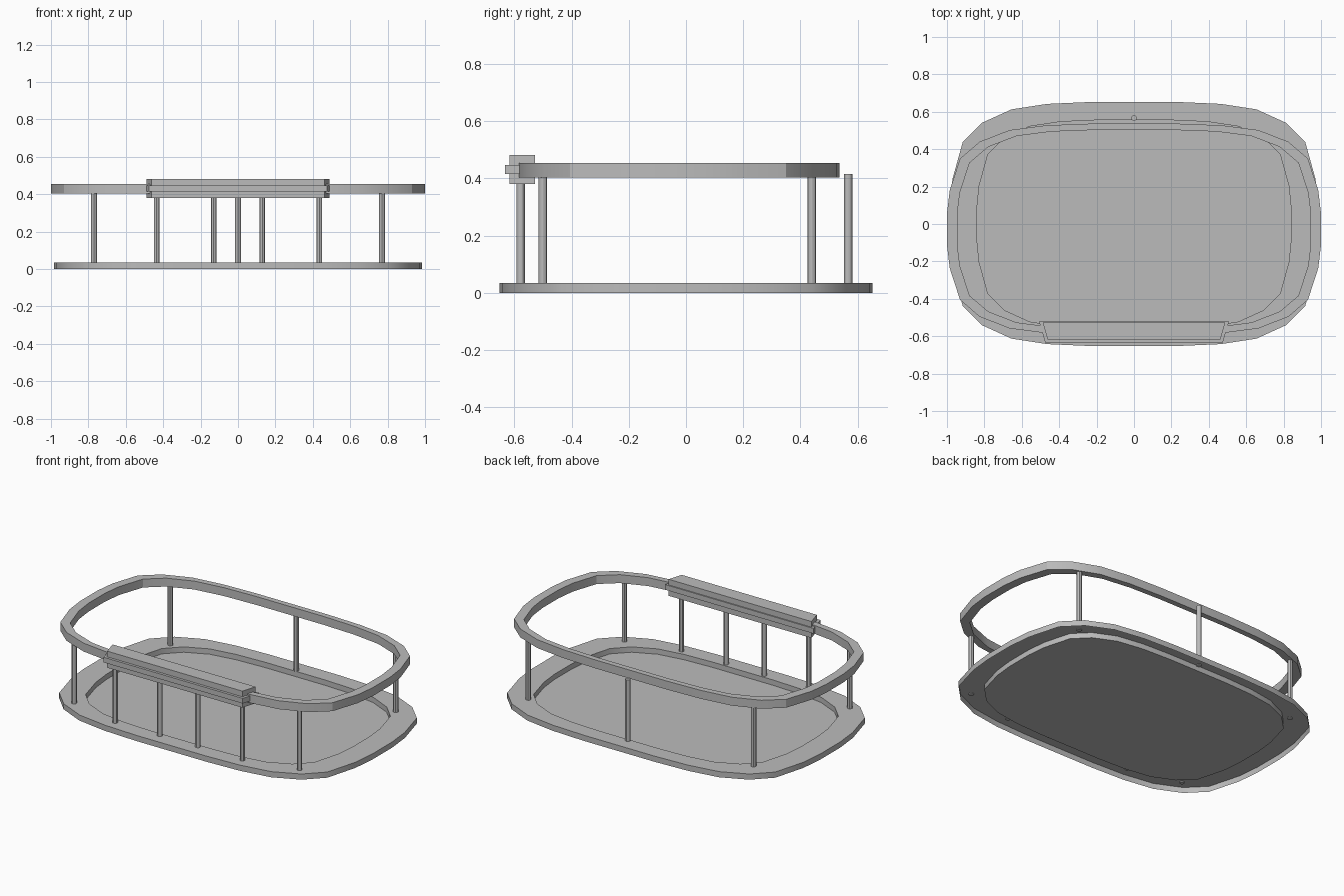
import bpy
import bmesh
import math

if "Cube" in bpy.data.objects:
    bpy.data.objects.remove(bpy.data.objects["Cube"], do_unlink=True)

# Single plain grey finish
GREY = (0.5, 0.5, 0.5, 1.0)
grey = bpy.data.materials.new("plain_grey")
grey.use_nodes = True
grey.diffuse_color = GREY
grey.node_tree.nodes["Principled BSDF"].inputs["Base Color"].default_value = GREY

# One quarter of the rounded outline, as fractions of the half sizes
QUARTER = [(1, 0.15), (0.985, 0.37), (0.93, 0.67), (0.825, 0.83),
           (0.665, 0.94), (0.47, 0.985), (0.245, 1)]


def outline(half_x, half_y, centre_y=0.0):
    """Full counter-clockwise outline mirrored from the quarter."""
    back = QUARTER + [(-x, y) for x, y in reversed(QUARTER)]
    full = back + [(-x, -y) for x, y in back]
    return [(x * half_x, y * half_y + centre_y) for x, y in full]


def finish(name, bm):
    bmesh.ops.recalc_face_normals(bm, faces=bm.faces)
    mesh = bpy.data.meshes.new(name)
    bm.to_mesh(mesh)
    bm.free()
    mesh.materials.append(grey)
    obj = bpy.data.objects.new(name, mesh)
    bpy.context.collection.objects.link(obj)
    bpy.ops.object.select_all(action="DESELECT")
    obj.select_set(True)
    bpy.context.view_layer.objects.active = obj
    bpy.ops.object.shade_smooth_by_angle(angle=math.radians(30))
    return obj


def loft(name, rings, closed=False, cap_start=False, cap_end=False):
    """Bridge a list of (points, height) rings with quads."""
    bm = bmesh.new()
    loops = [[bm.verts.new((x, y, z)) for x, y in pts] for pts, z in rings]
    pairs = list(zip(loops, loops[1:]))
    if closed:
        pairs.append((loops[-1], loops[0]))
    for a, b in pairs:
        n = len(a)
        for i in range(n):
            j = (i + 1) % n
            bm.faces.new((a[i], a[j], b[j], b[i]))
    if cap_start:
        bm.faces.new(loops[0])
    if cap_end:
        bm.faces.new(loops[-1])
    return finish(name, bm)


# Tray base: open-bottomed rim folding down into a sunken floor
rim = outline(0.985, 0.652)
floor = outline(0.84, 0.555)
loft("tray_base", [(rim, 0), (rim, 0.035), (floor, 0.035), (floor, 0.002)],
     cap_end=True)

# Guard rail: rectangular section, set slightly forward
rail_out = outline(1.0, 0.564, -0.028)
rail_in = outline(0.945, 0.53, -0.028)
loft("guard_rail", [(rail_out, 0.403), (rail_out, 0.455),
                    (rail_in, 0.455), (rail_in, 0.403)], closed=True)


def board(name, front_x, back_x, front_y, back_y, low, high):
    """Board with slanted ends, wider at the back."""
    pts = [(-front_x, front_y), (front_x, front_y),
           (back_x, back_y), (-back_x, back_y)]
    loft(name, [(pts, low), (pts, high)], cap_start=True, cap_end=True)


# Front handle: two boards around a wider middle strip
board("handle_lower_board", 0.462, 0.488, -0.617, -0.527, 0.38, 0.415)
board("handle_middle_strip", 0.475, 0.508, -0.633, -0.52, 0.415, 0.447)
board("handle_upper_board", 0.462, 0.488, -0.617, -0.527, 0.447, 0.482)


def post(name, x, y, top):
    bottom = 0.03
    bm = bmesh.new()
    bmesh.ops.create_cone(bm, cap_ends=True, segments=12, radius1=0.015,
                          radius2=0.015, depth=top - bottom)
    bmesh.ops.translate(bm, verts=bm.verts, vec=(x, y, (top + bottom) / 2))
    finish(name, bm)


# Posts under the rail and handle
for side, sx in (("left", 1), ("right", -1)):
    post(f"front_corner_post_{side}", sx * 0.77, -0.5, 0.415)
    post(f"back_corner_post_{side}", sx * 0.77, 0.44, 0.415)
    post(f"handle_outer_post_{side}", sx * 0.435, -0.578, 0.39)
    post(f"handle_inner_post_{side}", sx * 0.13, -0.578, 0.39)
post("back_centre_post", 0, 0.567, 0.415)
